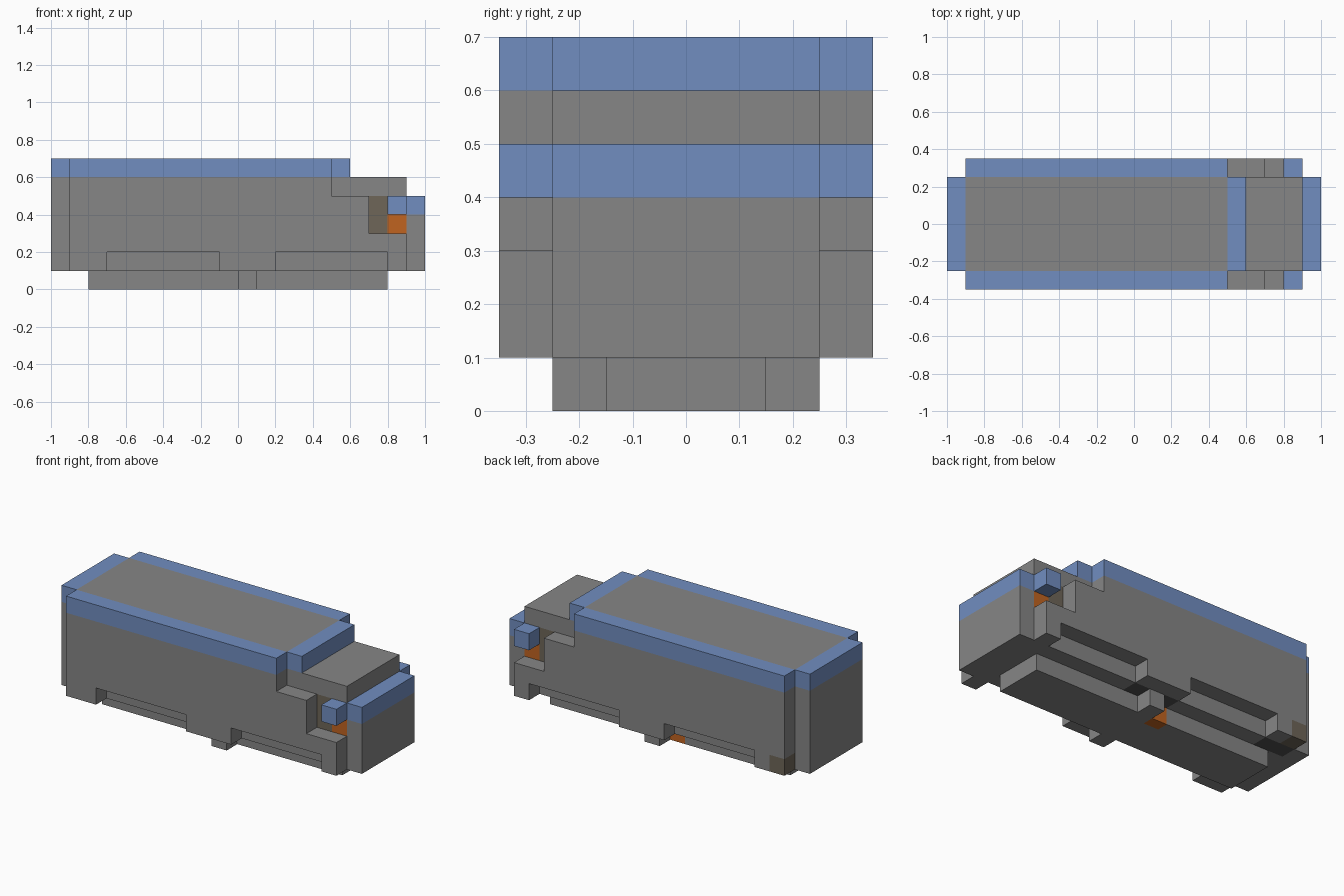
import bpy
import bmesh
from mathutils import Vector

cube = bpy.data.objects.get("Cube")
if cube:
    bpy.data.objects.remove(cube, do_unlink=True)

FAR = 9
COLOURS = {
    "grey": (0.238, 0.238, 0.238),
    "blue": (0.165, 0.27, 0.527),
    "orange": (0.527, 0.127, 0.0144),
    "brown": (0.156, 0.133, 0.098),
    "dark grey": (0.08, 0.08, 0.08),
}
NAMES = list(COLOURS)
MATERIALS = []
for name, rgb in COLOURS.items():
    mat = bpy.data.materials.new(name)
    mat.use_nodes = True
    mat.diffuse_color = (*rgb, 1)
    mat.node_tree.nodes["Principled BSDF"].inputs["Base Color"].default_value = (*rgb, 1)
    MATERIALS.append(mat)


def region(colour, x=(-FAR, FAR), y=(-FAR, FAR), z=(-FAR, FAR)):
    """A box of space in which a part takes another colour."""
    return colour, (x, y, z)


def extrude(name, profile, axis, low, high, regions=(), base="grey"):
    """Extrude a flat profile along y or z, then cut and colour it by region."""
    bm = bmesh.new()
    place = (lambda a, b: (a, low, b)) if axis == 1 else (lambda a, b: (a, b, low))
    face = bm.faces.new([bm.verts.new(place(a, b)) for a, b in profile])
    grown = bmesh.ops.extrude_face_region(bm, geom=[face])
    shift = Vector()
    shift[axis] = high - low
    moved = [v for v in grown["geom"] if isinstance(v, bmesh.types.BMVert)]
    bmesh.ops.translate(bm, verts=moved, vec=shift)
    bmesh.ops.recalc_face_normals(bm, faces=bm.faces[:])
    bmesh.ops.connect_verts_concave(bm, faces=bm.faces[:])

    cuts = {(i, v) for _, box in regions for i in range(3) for v in box[i] if abs(v) < FAR}
    for i, v in sorted(cuts):
        normal = Vector()
        normal[i] = 1
        bmesh.ops.bisect_plane(bm, geom=bm.verts[:] + bm.edges[:] + bm.faces[:],
                               plane_co=normal * v, plane_no=normal, dist=1e-5)
    for f in bm.faces:
        point = f.calc_center_median() - f.normal * 0.02
        colour = base
        for tint, box in regions:
            if all(lo < p < hi for p, (lo, hi) in zip(point, box)):
                colour = tint
        f.material_index = NAMES.index(colour)

    mesh = bpy.data.meshes.new(name)
    for mat in MATERIALS:
        mesh.materials.append(mat)
    bm.to_mesh(mesh)
    bm.free()
    obj = bpy.data.objects.new(name, mesh)
    bpy.context.collection.objects.link(obj)
    return obj


def rect(a0, a1, b0, b1):
    return [(a0, b0), (a1, b0), (a1, b1), (a0, b1)]


# Main body with stepped nose
body_profile = [(-1, .1), (1, .1), (1, .5), (.9, .5), (.9, .6), (.6, .6), (.6, .7), (-1, .7)]
body_regions = [
    region("blue", x=(-FAR, -.9), z=(.6, FAR)),
    region("blue", x=(.5, FAR), z=(.6, FAR)),
    region("blue", x=(.9, FAR), z=(.4, FAR)),
    region("brown", x=(.7, .8), z=(.3, .5)),
    region("orange", x=(.8, .9), z=(.3, .4)),
]
body_regions += [region("dark grey", x=span, y=(.15, FAR), z=(-FAR, .2))
                 for span in ((.1, .2), (-.1, 0), (-.9, -.7))]
extrude("body", body_profile, 1, -.25, .25, body_regions)

# Side panels with wheel recesses and stepped front, and the nose mirrors
panel_profile = [(-.9, .1), (-.7, .1), (-.7, .2), (-.1, .2), (-.1, .1), (.2, .1), (.2, .2),
                 (.8, .2), (.8, .1), (.9, .1), (.9, .3), (.7, .3), (.7, .5), (.5, .5),
                 (.5, .7), (-.9, .7)]
trim = region("blue", z=(.6, FAR))
patch = region("brown", x=(-FAR, -.8), z=(-FAR, .2))
for side, low, regions in (("left", .25, [trim, patch]), ("right", -.35, [trim])):
    side_name = "back" if side == "left" else "front"
    extrude(side_name + "_side_panel", panel_profile, 1, low, low + .1, regions)
    extrude(side_name + "_mirror", rect(.8, .9, .4, .5), 1, low, low + .1, base="blue")

# Undercarriage beam with a cross block
beam_profile = [(-.8, -.15), (0, -.15), (0, -.25), (.1, -.25), (.1, -.15), (.8, -.15),
                (.8, .15), (.1, .15), (.1, .25), (0, .25), (0, .15), (-.8, .15)]
extrude("undercarriage", beam_profile, 2, 0, .1,
        [region("orange", x=(-.1, 0), y=(.08, FAR))])
